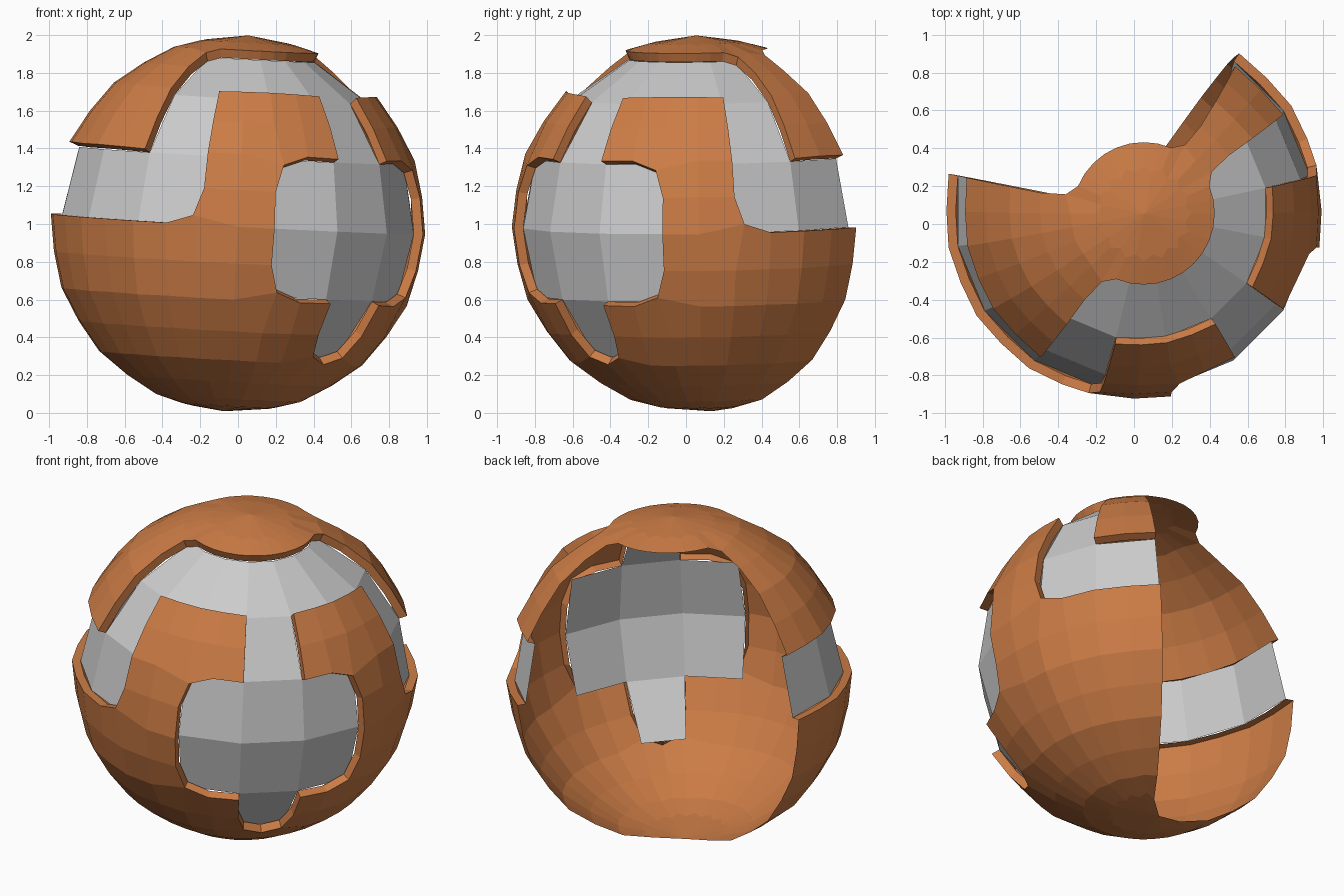
import bpy, bmesh, math
from mathutils import Matrix, Vector
from mathutils.bvhtree import BVHTree

if "Cube" in bpy.data.objects:
    bpy.data.objects.remove(bpy.data.objects["Cube"])

STEP = 22.5                      # 16 segments, 8 rings
CENTRE = (0, 0.07, 1.0)
TILT = (0.015, 0.055, 0)
ROUNDNESS = 0.6                  # 0 = flat 16-sided facets, 1 = true sphere


def sphere(radius):
    bm = bmesh.new()
    bmesh.ops.create_uvsphere(bm, u_segments=16, v_segments=8, radius=radius,
                              matrix=Matrix.Rotation(math.radians(STEP / 2), 4, 'Z'))
    return bm


def cell(face):
    """Column counted from the front-right middle, and ring counted from the top."""
    c = face.calc_center_median()
    col = round(math.degrees(math.atan2(c.y, c.x)) / STEP) + 2
    if col > 8:
        col -= 16
    if col < -7:
        col += 16
    lat = math.degrees(math.atan2(c.z, math.hypot(c.x, c.y)))
    return col, int((90 - lat) // STEP)


def kind(face):
    col, ring = cell(face)
    m = abs(col)
    if ring == 0:
        return 'shell'           # complete top cap
    if col > 4 or col < -6:
        return 'open'            # missing wedge at the back
    window = ((ring == 1 and m <= 3) or (ring == 2 and m in (0, 3)) or
              (ring == 3 and m != 2) or (ring == 4 and m <= 1) or
              (ring == 5 and m == 0))
    return 'core' if window else 'shell'


def make(name, wanted, radius):
    bm = sphere(radius)
    bmesh.ops.delete(bm, geom=[f for f in bm.faces if kind(f) != wanted], context='FACES')
    me = bpy.data.meshes.new(name)
    bm.to_mesh(me)
    bm.free()
    ob = bpy.data.objects.new(name, me)
    bpy.context.collection.objects.link(ob)
    return ob


# Grey panels seen through the openings
core = make('inner_panels', 'core', 0.95)

# Orange shell: subdivision rounds the inner corners of the openings
shell = make('outer_shell', 'shell', 1.0)
sub = shell.modifiers.new('round_openings', 'SUBSURF')
sub.levels = sub.render_levels = 1
sub.use_limit_surface = False
sub.boundary_smooth = 'PRESERVE_CORNERS'
dg = bpy.context.evaluated_depsgraph_get()
rounded = bpy.data.meshes.new_from_object(shell.evaluated_get(dg))
shell.modifiers.clear()
shell.data = rounded

# Push the rounded surface back out to the full radius
ref = sphere(1.0)
tree = BVHTree.FromBMesh(ref)
for v in rounded.vertices:
    d = v.co.normalized()
    hit = tree.ray_cast(Vector((0, 0, 0)), d)[0]
    flat = hit if hit is not None else tree.find_nearest(d)[0]
    v.co = flat.lerp(d, ROUNDNESS)
ref.free()


def on_wedge(edge):
    """True for edges along the missing back wedge, which have no lip."""
    c = (edge.verts[0].co + edge.verts[1].co) / 2
    diff = math.degrees(math.atan2(c.y, c.x)) - 112.5
    return abs((diff + 180) % 360 - 180) < 59


# Lip folded inward around the openings; the wall itself is a single layer
bm = bmesh.new()
bm.from_mesh(rounded)
rim = [e for e in bm.edges if e.is_boundary and not on_wedge(e)]
out = bmesh.ops.extrude_edge_only(bm, edges=rim)['geom']
for v in out:
    if isinstance(v, bmesh.types.BMVert):
        v.co *= 0.95
bm.to_mesh(rounded)
bm.free()

mat = bpy.data.materials.new('orange')
mat.diffuse_color = (0.6, 0.2, 0.06, 1)
mat.use_nodes = True
mat.node_tree.nodes["Principled BSDF"].inputs["Base Color"].default_value = mat.diffuse_color
shell.data.materials.append(mat)

for ob in (core, shell):
    for p in ob.data.polygons:
        p.use_smooth = False
    ob.location = CENTRE
    ob.rotation_euler = TILT
